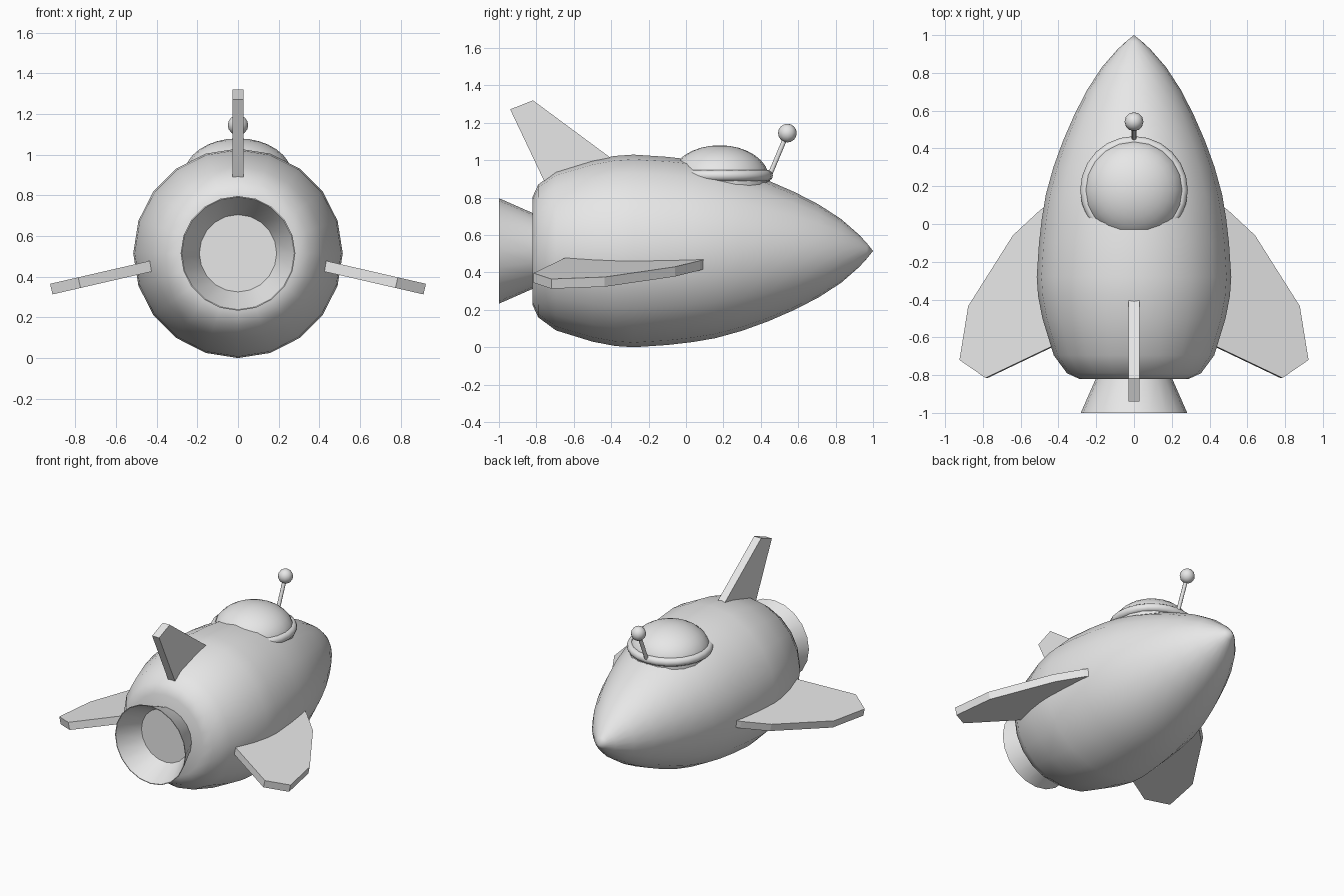
import bpy, bmesh, math
from mathutils import Vector

if "Cube" in bpy.data.objects:
    bpy.data.objects.remove(bpy.data.objects["Cube"])

grey = bpy.data.materials.new("light grey")
grey.diffuse_color = (0.8, 0.8, 0.8, 1)
grey.use_nodes = True
grey.node_tree.nodes["Principled BSDF"].inputs["Base Color"].default_value = grey.diffuse_color
AXIS_Z = 0.515


def finish(name, bm, smooth=None):
    bmesh.ops.recalc_face_normals(bm, faces=bm.faces)
    me = bpy.data.meshes.new(name)
    bm.to_mesh(me)
    bm.free()
    ob = bpy.data.objects.new(name, me)
    bpy.context.collection.objects.link(ob)
    me.materials.append(grey)
    if smooth:
        bpy.ops.object.select_all(action='DESELECT')
        ob.select_set(True)
        bpy.context.view_layer.objects.active = ob
        bpy.ops.object.shade_smooth_by_angle(angle=math.radians(smooth))
    return ob


def lathe(name, profile, sides, place, smooth, closed=False):
    """Revolve (radius, height) points; place(u, v, h) maps to world space."""
    bm = bmesh.new()
    rings = []
    for r, h in profile:
        if r == 0:
            rings.append([bm.verts.new(place(0, 0, h))] * sides)
        else:
            angs = [2 * math.pi * i / sides for i in range(sides)]
            rings.append([bm.verts.new(place(r * math.cos(a), r * math.sin(a), h)) for a in angs])
    pairs = list(zip(rings, rings[1:])) + ([(rings[-1], rings[0])] if closed else [])
    for a, b in pairs:
        for i in range(sides):
            j = (i + 1) % sides
            quad = list(dict.fromkeys((a[i], a[j], b[j], b[i])))
            bm.faces.new(quad)
    return finish(name, bm, smooth)


def plate(name, points, offset):
    """Prism from an outline, thickened by +-offset."""
    bm = bmesh.new()
    off = Vector(offset)
    lo = [bm.verts.new(Vector(p) - off) for p in points]
    hi = [bm.verts.new(Vector(p) + off) for p in points]
    bm.faces.new(lo)
    bm.faces.new(hi)
    for i in range(len(points)):
        j = (i + 1) % len(points)
        bm.faces.new((lo[i], lo[j], hi[j], hi[i]))
    return finish(name, bm)


def along_y(u, v, h):
    return (u, h, AXIS_Z + v)


def upright(u, v, h):
    return (u, 0.18 + v, h)


# Hull
hull = [(0, -0.82), (0.29, -0.82), (0.355, -0.79), (0.425, -0.695), (0.485, -0.5),
        (0.508, -0.38), (0.515, -0.28), (0.503, -0.1), (0.488, 0.03), (0.467, 0.155),
        (0.427, 0.3), (0.376, 0.44), (0.315, 0.58), (0.248, 0.71), (0.17, 0.83),
        (0.087, 0.925), (0.04, 0.968), (0, 1.0)]
lathe("hull", hull, 20, along_y, 40)

# Flared engine nozzle
nozzle = [(0.2, -0.81), (0.205, -0.825), (0.282, -1.0), (0.277, -1.0), (0.198, -0.845),
          (0.19, -0.83), (0, -0.83)]
lathe("nozzle", nozzle, 20, along_y, 40)

# Canopy dome and its seal ring
dome = [(0.265 * math.cos(t * math.pi / 16), 0.9 + 0.18 * math.sin(t * math.pi / 16)) for t in range(8)]
lathe("canopy", [(0.265, 0.86)] + dome + [(0, 1.08)], 20, upright, 50)
ring = [(0.255 + 0.03 * math.cos(t * math.pi / 5), 0.918 + 0.03 * math.sin(t * math.pi / 5))
        for t in range(10)]
lathe("canopy_ring", ring, 24, upright, 60, closed=True)

# Antenna rod and ball
base, tip = Vector((0, 0.435, 0.89)), Vector((0, 0.542, 1.145))
turn = (tip - base).to_track_quat('Z', 'Y')


def on_rod(u, v, h):
    return base + turn @ Vector((u, v, h))


length = (tip - base).length
lathe("antenna_rod", [(0, 0), (0.013, 0), (0.013, length), (0, length)], 10, on_rod, 40)
ball = [(0.05 * math.sin(t * math.pi / 8), length - 0.05 * math.cos(t * math.pi / 8)) for t in range(1, 8)]
lathe("antenna_ball", [(0, length - 0.05)] + ball + [(0, length + 0.05)], 12,
      lambda u, v, h: tip + Vector((u, v, h - length)), 60)

# Top fin
fin = [(-0.94, 1.272), (-0.818, 1.32), (-0.41, 1.018), (-0.26, 0.9), (-0.74, 0.85)]
plate("top_fin", [(0, y, z) for y, z in fin], (0.028, 0, 0))

# Swept side wings, drooping outward
wing = [(0.35, -0.61), (0.78, -0.815), (0.918, -0.72), (0.872, -0.435), (0.635, -0.06),
        (0.49, 0.075), (0.38, 0.15)]
for side, label in ((1, "right"), (-1, "left")):
    pts = [(side * x, y, 0.45 - 0.23 * (x - 0.435)) for x, y in wing]
    plate(label + "_wing", pts, (side * 0.006, 0, 0.026))
